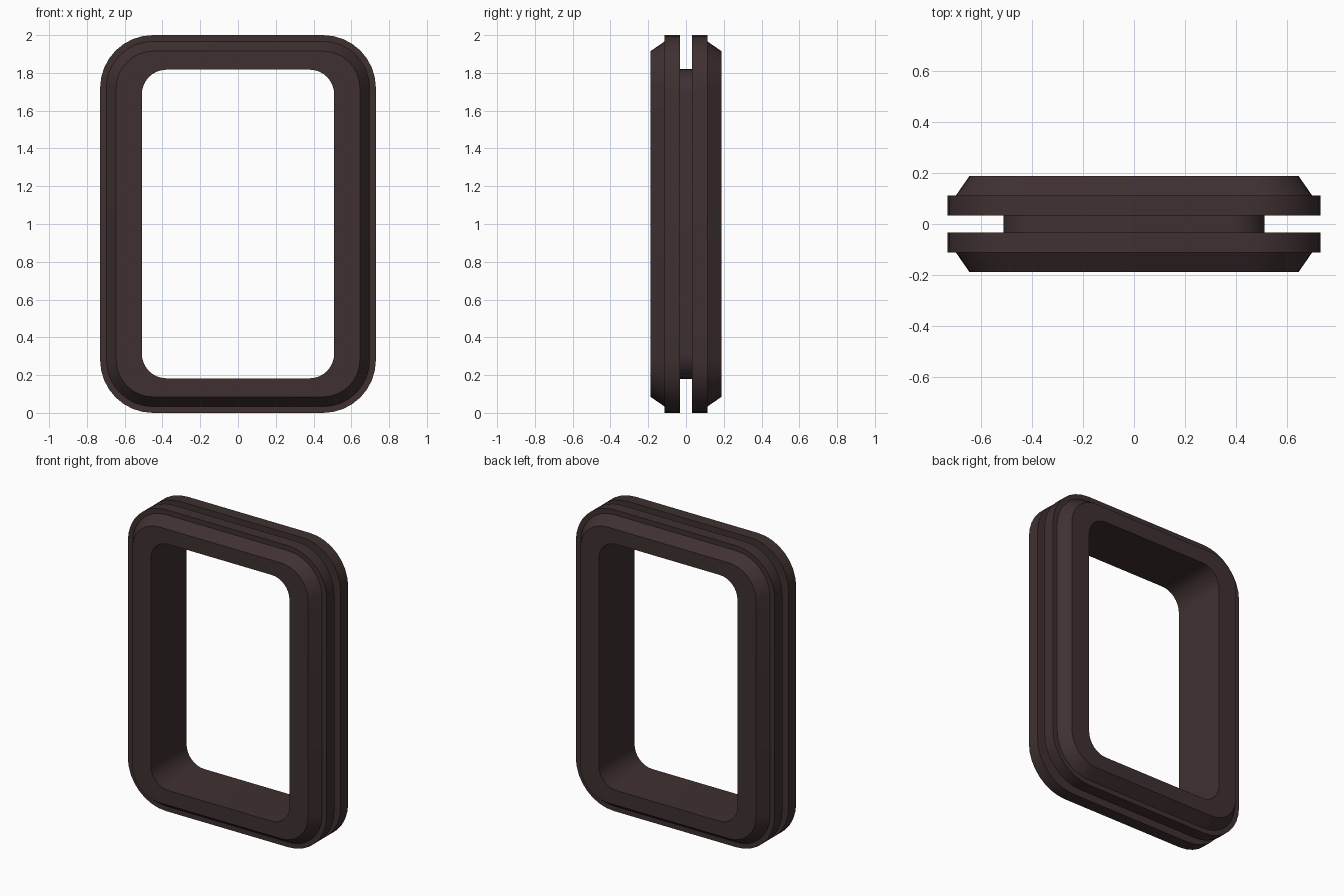
import bpy, bmesh, math

if "Cube" in bpy.data.objects:
    bpy.data.objects.remove(bpy.data.objects["Cube"])

SEG = 8  # segments per rounded corner

rubber = bpy.data.materials.new("dark brown")
rubber.diffuse_color = (0.050, 0.030, 0.031, 1)
rubber.use_nodes = True
rubber.node_tree.nodes["Principled BSDF"].inputs["Base Color"].default_value = rubber.diffuse_color


def rounded_rect(hw, hh, r):
    """Rounded rectangle in x/z, centred on z = 1."""
    pts = []
    for i, (sx, sz) in enumerate([(1, 1), (-1, 1), (-1, -1), (1, -1)]):
        for k in range(SEG + 1):
            a = math.pi / 2 * (i + k / SEG)
            pts.append((sx * (hw - r) + r * math.cos(a),
                        1 + sz * (hh - r) + r * math.sin(a)))
    return pts


HOLE = (0.509, 0.817, 0.13)
SLEEVE = (0.512, 0.820, 0.133)
RIM = (0.73, 1.0, 0.28)
STEP = (0.697, 0.967, 0.247)
FACE = (0.645, 0.915, 0.195)

# cross-section from the front face round to the back face: (outline, y)
half = [(HOLE, -0.1875), (FACE, -0.1875), (STEP, -0.1125),
        (RIM, -0.1125), (RIM, -0.0325), (SLEEVE, -0.0325)]
section = half + [(o, -y) for o, y in reversed(half)]

# window frame: two stepped flanges joined by a thin sleeve
bm = bmesh.new()
loops = [[bm.verts.new((x, y, z)) for x, z in rounded_rect(*o)] for o, y in section]
for i, a in enumerate(loops):
    b = loops[(i + 1) % len(loops)]
    n = len(a)
    for k in range(n):
        j = (k + 1) % n
        bm.faces.new((a[k], a[j], b[j], b[k]))
bmesh.ops.recalc_face_normals(bm, faces=bm.faces)
mesh = bpy.data.meshes.new("window_frame")
bm.to_mesh(mesh)
bm.free()
mesh.materials.append(rubber)
frame = bpy.data.objects.new("window_frame", mesh)
bpy.context.collection.objects.link(frame)
bpy.context.view_layer.objects.active = frame
frame.select_set(True)
bpy.ops.object.shade_smooth_by_angle(angle=math.radians(25))
